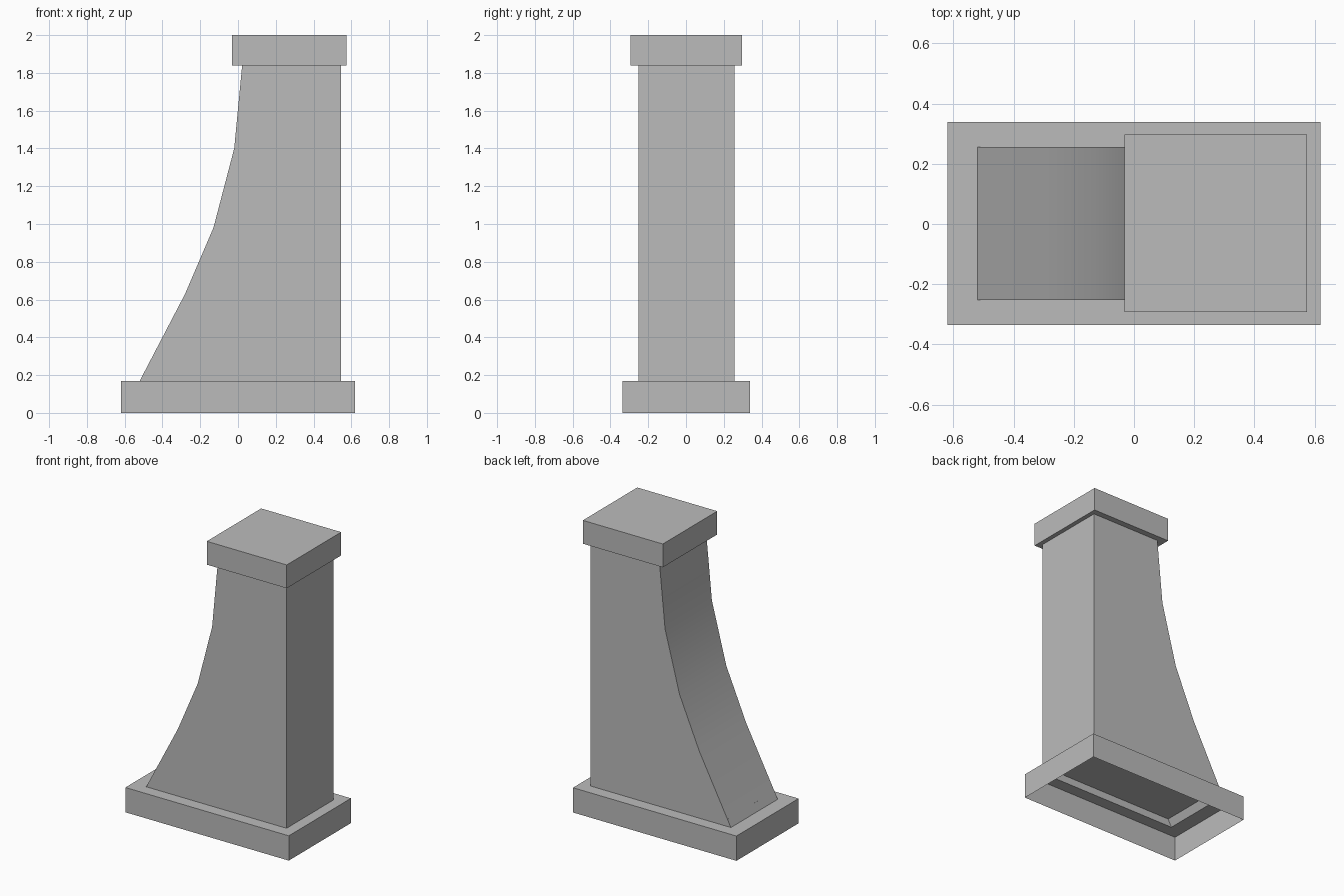
import bpy
import bmesh
import math

if "Cube" in bpy.data.objects:
    bpy.data.objects.remove(bpy.data.objects["Cube"])

# One plain stone colour
stone = bpy.data.materials.new("grey_stone")
stone.use_nodes = True
colour = (0.5, 0.5, 0.5, 1)
stone.diffuse_color = colour
stone.node_tree.nodes["Principled BSDF"].inputs["Base Color"].default_value = colour

BASE_TOP, CAP_BOTTOM, TOP = 0.17, 1.84, 2.0
RECESS = 0.22       # ceiling of the hollow underside
MID_Y = 0.002


def finish(bm, name):
    bmesh.ops.remove_doubles(bm, verts=bm.verts, dist=0.0001)
    mesh = bpy.data.meshes.new(name)
    bm.to_mesh(mesh)
    bm.free()
    obj = bpy.data.objects.new(name, mesh)
    obj.data.materials.append(stone)
    bpy.context.collection.objects.link(obj)
    return obj


def ring(bm, x0, x1, half_y, z):
    """Rectangle of vertices, anticlockwise from above."""
    return [bm.verts.new((x, MID_Y + y, z)) for x, y in
            ((x0, -half_y), (x1, -half_y), (x1, half_y), (x0, half_y))]


def bridge(bm, low, high):
    """Walls between two rectangles."""
    for i in range(4):
        j = (i + 1) % 4
        bm.faces.new((low[i], low[j], high[j], high[i]))


# Base: thin plinth, open below, with a ledge around the column foot
bm = bmesh.new()
foot = ring(bm, -0.62, 0.62, 0.337, 0)
rim = ring(bm, -0.62, 0.62, 0.337, BASE_TOP)
inner = ring(bm, -0.52, 0.545, 0.254, BASE_TOP)
bridge(bm, foot, rim)
bridge(bm, rim, inner)
finish(bm, "base")

# Column: side profile with a concave flare, extruded across the depth
flare = [(0.022, CAP_BOTTOM), (-0.02, 1.4), (-0.13, 0.98),
         (-0.28, 0.63), (-0.52, BASE_TOP)]
profile = [(0.545, BASE_TOP), (0.545, CAP_BOTTOM)] + flare
bm = bmesh.new()
front, back = [[bm.verts.new((x, MID_Y + y, z)) for x, z in profile]
               for y in (-0.254, 0.254)]
bm.faces.new(front)
bm.faces.new(back[::-1])
for i in range(len(profile) - 1):
    bm.faces.new((front[i + 1], front[i], back[i], back[i + 1]))
bmesh.ops.recalc_face_normals(bm, faces=bm.faces)
column = finish(bm, "column")
bpy.context.view_layer.objects.active = column
column.select_set(True)
bpy.ops.object.shade_smooth_by_angle(angle=math.radians(30))
column.select_set(False)

# Ceiling inside the column foot, facing down
bm = bmesh.new()
bm.faces.new(ring(bm, -0.494, 0.545, 0.254, RECESS)[::-1])
finish(bm, "recess_ceiling")

# Cap: closed block overhanging the column
bm = bmesh.new()
low = ring(bm, -0.032, 0.575, 0.295, CAP_BOTTOM)
high = ring(bm, -0.032, 0.575, 0.295, TOP)
bridge(bm, low, high)
bm.faces.new(low[::-1])
bm.faces.new(high)
finish(bm, "cap")
